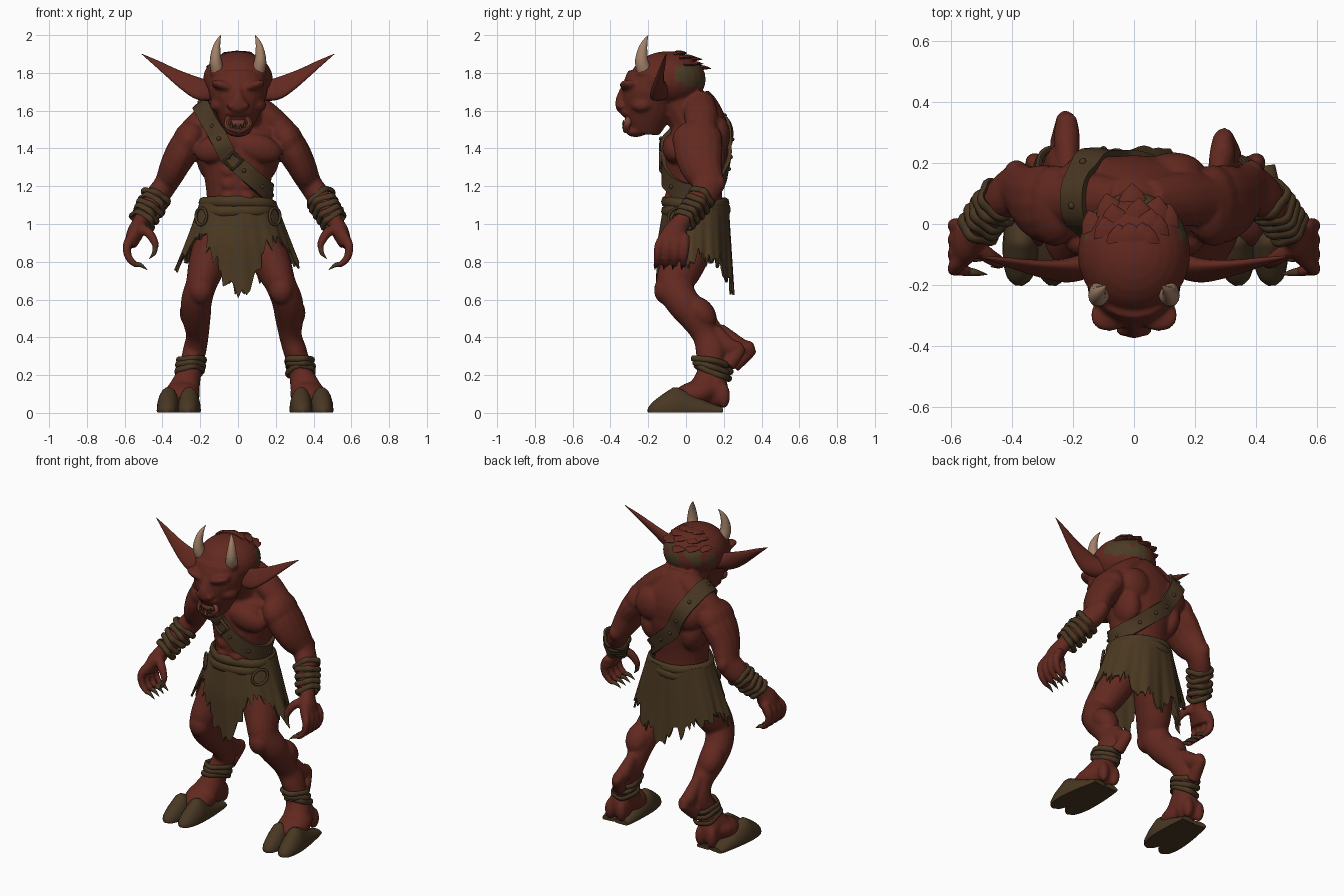
import bpy, bmesh, math, random
from mathutils import Vector, Matrix, Euler, noise
from mathutils.bvhtree import BVHTree

if "Cube" in bpy.data.objects:
    bpy.data.objects.remove(bpy.data.objects["Cube"])

random.seed(4)

def material(name, rgb):
    m = bpy.data.materials.new(name)
    m.diffuse_color = (*rgb, 1)
    m.use_nodes = True
    m.node_tree.nodes["Principled BSDF"].inputs["Base Color"].default_value = m.diffuse_color
    return m

SKIN = material("red skin", (0.122, 0.022, 0.014))
CLOTH = material("brown cloth", (0.070, 0.041, 0.016))
LEATHER = material("dark leather", (0.066, 0.037, 0.016))
HOOF = material("hoof brown", (0.066, 0.039, 0.017))
HORN = material("pale horn", (0.36, 0.22, 0.14))
SCALP = material("scalp patch", (0.072, 0.045, 0.019))
MOUTH = material("mouth red", (0.19, 0.050, 0.031))

def loft(bm, pts, n=14, ref=(1, 0, 0), s=1, cup=0, steps=4):
    """Smooth tube through (x, y, z, half width, half depth) stations."""
    P, S, ref = [Vector(p) for p in pts], [], Vector(ref)
    for i in range(len(P) - 1):
        a, b, c, d = P[max(i - 1, 0)], P[i], P[i + 1], P[min(i + 2, len(P) - 1)]
        for k in range(steps):
            t = k / steps
            S.append((b * 2 + (c - a) * t + (a * 2 - b * 5 + c * 4 - d) * t * t
                      + (b * 3 - a - c * 3 + d) * t ** 3) * 0.5)
    S.append(P[-1])
    rings = []
    for j, q in enumerate(S):
        t = (Vector(S[min(j + 1, len(S) - 1)][:3]) - Vector(S[max(j - 1, 0)][:3])).normalized()
        u = (ref - t * ref.dot(t)).normalized()
        v = t.cross(u)
        ring = []
        for k in range(n):
            w = 2 * math.pi * k / n
            ru, rv = max(q[3], .001), max(q[4], .001)
            p = Vector(q[:3]) + u * ru * math.cos(w) + v * (rv * math.sin(w) + cup * ru * math.cos(w) ** 2)
            ring.append(bm.verts.new((p.x * s, p.y, p.z)))
        rings.append(ring)
    for r0, r1 in zip(rings, rings[1:]):
        for k in range(n):
            bm.faces.new((r0[k], r0[(k + 1) % n], r1[(k + 1) % n], r1[k]))
    bm.faces.new(rings[0])
    bm.faces.new(rings[-1])

def blob(bm, c, r, rot=(0, 0, 0), s=1, seg=16):
    e = Euler((rot[0], rot[1] * s, rot[2] * s))
    bmesh.ops.create_uvsphere(bm, u_segments=seg, v_segments=seg // 2 + 2, radius=1,
        matrix=Matrix.LocRotScale(Vector((c[0] * s, c[1], c[2])), e, Vector(r)))

def ring(bm, c, axis, a, b, r, h, wob=0, n=32, m=8):
    """Elliptical band with optional wobble."""
    q = Vector((0, 0, 1)).rotation_difference(Vector(axis).normalized())
    ph, rows = random.random() * 6, []
    for i in range(n):
        t = 2 * math.pi * i / n
        o, lift = wob * math.sin(5 * t + ph), wob * math.sin(2 * t + ph)
        rows.append([bm.verts.new(Vector(c) + q @ Vector((
            (a + o + r * math.cos(f)) * math.cos(t), (b + o + r * math.cos(f)) * math.sin(t),
            h * math.sin(f) + lift))) for f in [2 * math.pi * k / m for k in range(m)]])
    for i in range(n):
        A, B = rows[i], rows[(i + 1) % n]
        for k in range(m):
            bm.faces.new((A[k], B[k], B[(k + 1) % m], A[(k + 1) % m]))

def finish(bm, name, mats, voxel=0, thick=0, angle=50):
    bmesh.ops.recalc_face_normals(bm, faces=bm.faces[:])
    me = bpy.data.meshes.new(name)
    bm.to_mesh(me)
    bm.free()
    ob = bpy.data.objects.new(name, me)
    bpy.context.collection.objects.link(ob)
    if thick:
        mod = ob.modifiers.new("thickness", 'SOLIDIFY')
        mod.thickness, mod.offset = thick, 0
    if voxel:
        mod = ob.modifiers.new("fuse", 'REMESH')
        mod.mode, mod.voxel_size = 'VOXEL', voxel
        mod = ob.modifiers.new("soften", 'SMOOTH')
        mod.factor, mod.iterations = 0.5, 5
    if thick or voxel:
        bpy.context.view_layer.update()
        ob.data = bpy.data.meshes.new_from_object(ob.evaluated_get(bpy.context.evaluated_depsgraph_get()))
        ob.modifiers.clear()
    ob.data.materials.clear()
    for m in mats:
        ob.data.materials.append(m)
    ob.data.shade_smooth()
    ob.data.set_sharp_from_angle(angle=math.radians(180 if voxel else angle))
    return ob

def leg_point(s, x, y, z):
    """The two legs stand differently: the +x one is set wider."""
    d = s > 0
    return (s * (x + d * .075 * min(1, max(0, (.95 - z) / .65))),
            y - d * .06 * math.exp(-((z - .34) / .1) ** 2), z)

# Body: overlapping muscle forms fused into one skin
b = bmesh.new()
loft(b, [(0, .05, .93, .15, .13), (0, .05, 1.02, .175, .15), (0, .045, 1.12, .165, .145), (0, .045, 1.25, .18, .155),
         (0, .06, 1.4, .225, .165), (0, .085, 1.5, .235, .14), (0, .06, 1.6, .14, .12), (0, .03, 1.66, .1, .1)], n=24)
loft(b, [(0, .06, 1.5, .14, .13), (0, 0, 1.6, .125, .12), (0, -.06, 1.7, .12, .12)])
blob(b, (0, -.095, 1.765), (.185, .2, .15), seg=24)
loft(b, [(0, -.17, 1.78, .15, .14), (0, -.19, 1.7, .155, .15), (0, -.2, 1.62, .13, .14), (0, -.21, 1.54, .095, .11),
         (0, -.215, 1.475, .06, .075)], n=20)
loft(b, [(0, -.29, 1.74, .03, .04), (0, -.325, 1.69, .028, .035), (0, -.34, 1.64, .045, .035), (0, -.335, 1.6, .04, .03)])
blob(b, (0, -.29, 1.59), (.075, .058, .03))
blob(b, (0, -.265, 1.49), (.06, .055, .03))
for s in (-1, 1):
    # head and face forms
    blob(b, (.07, -.29, 1.725), (.08, .06, .028), (0, -.35, -.4), s)
    blob(b, (.1, -.235, 1.635), (.05, .06, .04), (0, .5, -.4), s)
    blob(b, (.035, -.345, 1.625), (.025, .025, .018), s=s)
    blob(b, (.1, -.215, 1.8), (.05, .05, .035), s=s)
    # chest, belly and back muscles
    blob(b, (.11, -.065, 1.4), (.125, .06, .075), (0, .25, .1), s)
    blob(b, (.13, .175, 1.47), (.1, .06, .1), (0, -.3, 0), s)
    blob(b, (.15, .11, 1.34), (.07, .1, .12), (0, .2, 0), s)
    loft(b, [(.05, .07, 1.65, .07, .08), (.16, .08, 1.57, .07, .09), (.25, .08, 1.48, .07, .08)], s=s)
    for z in (1.14, 1.21, 1.28):
        blob(b, (.045, -.085, z), (.045, .03, .038), s=s)
    # arm
    blob(b, (.26, .06, 1.445), (.085, .135, .11), (0, -.4, 0), s)
    loft(b, [(.22, .07, 1.5, .08, .11), (.285, .065, 1.4, .086, .13), (.335, .08, 1.31, .078, .115), (.38, .115, 1.215, .063, .085),
             (.425, .09, 1.15, .062, .076), (.47, .035, 1.08, .054, .06), (.515, -.025, 1.01, .042, .05), (.545, -.06, .95, .045, .07),
             (.57, -.07, .885, .032, .085)], s=s)
    blob(b, (.385, .17, 1.215), (.04, .04, .05), s=s)
    for i in range(4):
        y = -.145 + .047 * i
        loft(b, [(.56, y * .8, .94, .024, .024), (.588, y, .885, .024, .024), (.58, y - .005, .825, .021, .021),
                 (.545, y - .01, .787, .017, .017), (.53, y - .01, .782, .013, .013)], n=10, ref=(0, 1, 0), s=s)
    loft(b, [(.535, -.06, .985, .03, .03), (.475, -.105, .955, .027, .027), (.44, -.125, .9, .021, .021),
             (.438, -.13, .865, .015, .015)], n=10, ref=(0, 1, 0), s=s)
    # leg
    L = lambda *q: (*leg_point(s, *q[:3]), *q[3:])
    loft(b, [L(.1, .05, 1.0, .1, .12), L(.125, .025, .9, .11, .125), L(.165, -.02, .78, .1, .115), L(.195, -.06, .68, .082, .1),
             L(.22, -.02, .59, .082, .09), L(.22, .06, .5, .075, .085), L(.215, .14, .41, .06, .07), L(.23, .19, .33, .062, .08),
             L(.25, .155, .25, .06, .068), L(.27, .125, .17, .072, .08), L(.295, .05, .1, .09, .06)], n=18)
    blob(b, L(.195, -.11, .65), (.065, .06, .075))
    blob(b, L(.235, .08, .53), (.075, .07, .1), (.7, 0, 0))
    loft(b, [L(.215, .17, .43, .035, .05), L(.22, .285, .35, .043, .048), L(.222, .342, .335, .033, .035), L(.24, .25, .25, .04, .04)])
    blob(b, L(.295, .05, .1), (.095, .13, .07), (.25, 0, 0))
    blob(b, L(.28, .15, .12), (.072, .075, .1))
    for k in (-1, 1):
        blob(b, L(.285 + k * .04, .2, .09), (.032, .034, .065))
body = finish(b, "body", [SKIN, SCALP], voxel=.009)
# balding scalp patches on the back of the head
for f in body.data.polygons:
    c = f.center
    if 1.725 < c.z < 1.84 and c.y > -.055 and abs(c.x) < .2 and noise.noise(c * 13) > -.1:
        f.material_index = 1

# Hair tufts on the crown
b = bmesh.new()
for el in (32, 52, 72):
    for az in range(-52, 53, 26):
        e, a = math.radians(el + random.uniform(-6, 6)), math.radians(az + random.uniform(-9, 9))
        d = Vector((math.sin(a) * math.cos(e), math.cos(a) * math.cos(e), math.sin(e)))
        p = Vector((0, -.095, 1.765)) + Vector((d.x * .165, d.y * .178, d.z * .14))
        q = p + d * .022 + Vector((d.x * .01, .05, -.015))
        loft(b, [(*p, .05, .016), (*(p * .5 + q * .5 + d * .004), .034, .01), (*q, .001, .001)], n=8, steps=2)
finish(b, "hair_tufts", [SKIN])

# Ears, horns and claws
ears, horns, claws, hooves, wraps = [bmesh.new() for _ in range(5)]
for s in (-1, 1):
    loft(ears, [(.13, -.125, 1.7, .05, .04), (.2, -.145, 1.71, .062, .034), (.27, -.145, 1.745, .052, .024), (.35, -.135, 1.795, .034, .017),
                (.43, -.12, 1.849, .018, .011), (.51, -.105, 1.9, .001, .002)], n=20, ref=(0, .45, 1), s=s, cup=.15, steps=5)
    loft(horns, [(.108, -.22, 1.81, .036, .04), (.118, -.235, 1.86, .032, .036), (.116, -.23, 1.92, .023, .026),
                 (.106, -.217, 1.965, .013, .014), (.09, -.2, 2.0, .001, .001)], n=14, s=s)
    for i in range(4):
        y = -.155 + .047 * i
        loft(claws, [(.545, y, .787, .014, .014), (.515, y - .005, .782, .011, .011), (.48, y - .01, .757, .001, .001)],
             n=8, ref=(0, 1, 0), s=s)
    loft(claws, [(.438, -.13, .875, .014, .014), (.445, -.135, .845, .011, .011), (.47, -.14, .815, .001, .001)],
         n=8, ref=(0, 1, 0), s=s)
    # cloven hoof: half domes with a flat sole, top edge sloping down to the heel
    for k in (-1, 1):
        st = []
        for y, w, h in ((.19, .045, .02), (.12, .052, .045), (.03, .058, .085), (-.05, .061, .125), (-.09, .06, .11),
                        (-.14, .053, .075), (-.18, .038, .042), (-.202, .012, .012)):
            st.append((*leg_point(s, .31 + k * (.055 - max(y, 0) * .06) - y * .06, y, .012), w, h))
        loft(hooves, st, n=18)
    # wrist and ankle wrappings
    for i in range(5):
        t = i / 4
        ring(wraps, (s * (.437 + .068 * t), .08 - .09 * t, 1.135 - .115 * t), (s * (.55 + random.uniform(-.15, .15)), -.6, -.85),
             .065 - .009 * t, .073 - .008 * t, .012, .017, .005)
    for i in range(3):
        c = leg_point(s, .248 + .005 * i, .165 - .008 * i, .275 - .03 * i)
        ring(wraps, c, (random.uniform(-.2, .2), .2 + .1 * i, 1), .07, .09, .011, .016, .004)
for v in hooves.verts:
    v.co.z = max(v.co.z, .002)
finish(ears, "ears", [SKIN])
finish(horns, "horns", [HORN])
finish(claws, "claws", [HOOF])
finish(hooves, "hooves", [HOOF])
finish(wraps, "limb_wraps", [LEATHER])

# Mouth, lips and fangs
b = bmesh.new()
blob(b, (0, -.29, 1.54), (.055, .03, .034))
ring(b, (0, -.308, 1.535), (0, -1, .25), .062, .042, .013, .018, .002)
finish(b, "mouth", [MOUTH])
b = bmesh.new()
for s in (-1, 1):
    for x, z in ((.036, 1.55), (.014, 1.53)):
        loft(b, [(x, -.32, 1.5, .009, .009), (x, -.332, z - .02, .006, .006), (x, -.33, z, .001, .001)], n=8, s=s)
finish(b, "fangs", [HOOF])

# Ragged loincloth
KEYS = [(0, .61), (12, .7), (26, .84), (44, .93), (62, .87), (80, .75), (95, .84), (112, .79), (130, .8), (150, .72), (168, .71), (180, .6)]
def hem(deg):
    for (a, za), (c, zc) in zip(KEYS, KEYS[1:]):
        if a <= deg <= c:
            return za + (zc - za) * (deg - a) / (c - a)
b = bmesh.new()
N, M, cols = 120, 10, []
for i in range(N):
    t = 2 * math.pi * i / N
    deg, ct = math.degrees(t), math.cos(t)
    zb = hem(min(deg, 360 - deg)) + random.choice((-.03, 0, .02, .045))
    col = []
    for j in range(M + 1):
        z = 1.12 + (zb - 1.12) * j / M
        drop = 1.12 - z
        f = 1 + .1 * drop * math.sin(9 * t + 1) + .05 * drop * math.sin(23 * t)
        x = (.195 + .34 * drop) * f * math.sin(t) * (1 + .25 * drop * ct)
        # the front flap hangs straight down between the thighs
        y = (.165 + (.14 * min(drop, .22) if ct > 0 else .06 * drop)) * f * ct
        y *= 1 + .35 * drop * max(0, ct) * math.sin(t) ** 2
        col.append(b.verts.new((x, .055 - y, z)))
    cols.append(col)
for i in range(N):
    A, B = cols[i], cols[(i + 1) % N]
    for j in range(M):
        b.faces.new((A[j], B[j], B[j + 1], A[j + 1]))
finish(b, "loincloth", [CLOTH], thick=.012)
b = bmesh.new()
ring(b, (0, .05, 1.11), (.03, .03, 1), .185, .16, .02, .03, .004, n=64)
ring(b, (0, .05, 1.07), (-.04, -.03, 1), .194, .166, .018, .03, .004, n=64)
finish(b, "rolled_belt", [CLOTH])
b = bmesh.new()
for s in (-1, 1):
    ring(b, (s * .195, -.055, 1.04), (s * .8, -.6, .15), .042, .05, .008, .008)
finish(b, "hip_rings", [LEATHER])

# Shoulder strap, laid on the body surface
dm = bmesh.new()
dm.from_mesh(body.data)
tree = BVHTree.FromBMesh(dm)
dm.free()
C, NRM, K = Vector((-.05, .06, 1.355)), Vector((.8, 0, .6)), 72
def edge(off):
    o, dirs, dist = C + NRM * off, [], []
    for i in range(K):
        f = 2 * math.pi * i / K
        c = math.cos(f)
        base = Vector((-.47, 0, .88)) if c > 0 else Vector((.75, 0, -.66))
        d = (base * abs(c) + Vector((0, -math.sin(f), 0))).normalized()
        hit = tree.ray_cast(o, d)
        dirs.append(d)
        dist.append(min(hit[3] if hit[0] else .3, .33))
    for _ in range(2):
        dist = [max(dist[i], (dist[i - 1] + dist[i] + dist[(i + 1) % K]) / 3) for i in range(K)]
    return [o + d * (r + .01) for d, r in zip(dirs, dist)]
rows = [edge(w) for w in (-.046, 0, .046)]
b = bmesh.new()
V = [[b.verts.new(p) for p in r] for r in rows]
for j in range(2):
    for i in range(K):
        b.faces.new((V[j][i], V[j][(i + 1) % K], V[j + 1][(i + 1) % K], V[j + 1][i]))
finish(b, "shoulder_strap", [LEATHER], thick=.022)
b = bmesh.new()
for i in range(0, K, 6):
    blob(b, rows[1][i] + (rows[1][i] - C).normalized() * .01, (.012, .012, .012), seg=10)
ring(b, rows[1][20] + Vector((0, -.014, 0)), (0, -1, 0), .048, .045, .01, .012, n=4)
finish(b, "strap_studs_and_buckle", [LEATHER])
